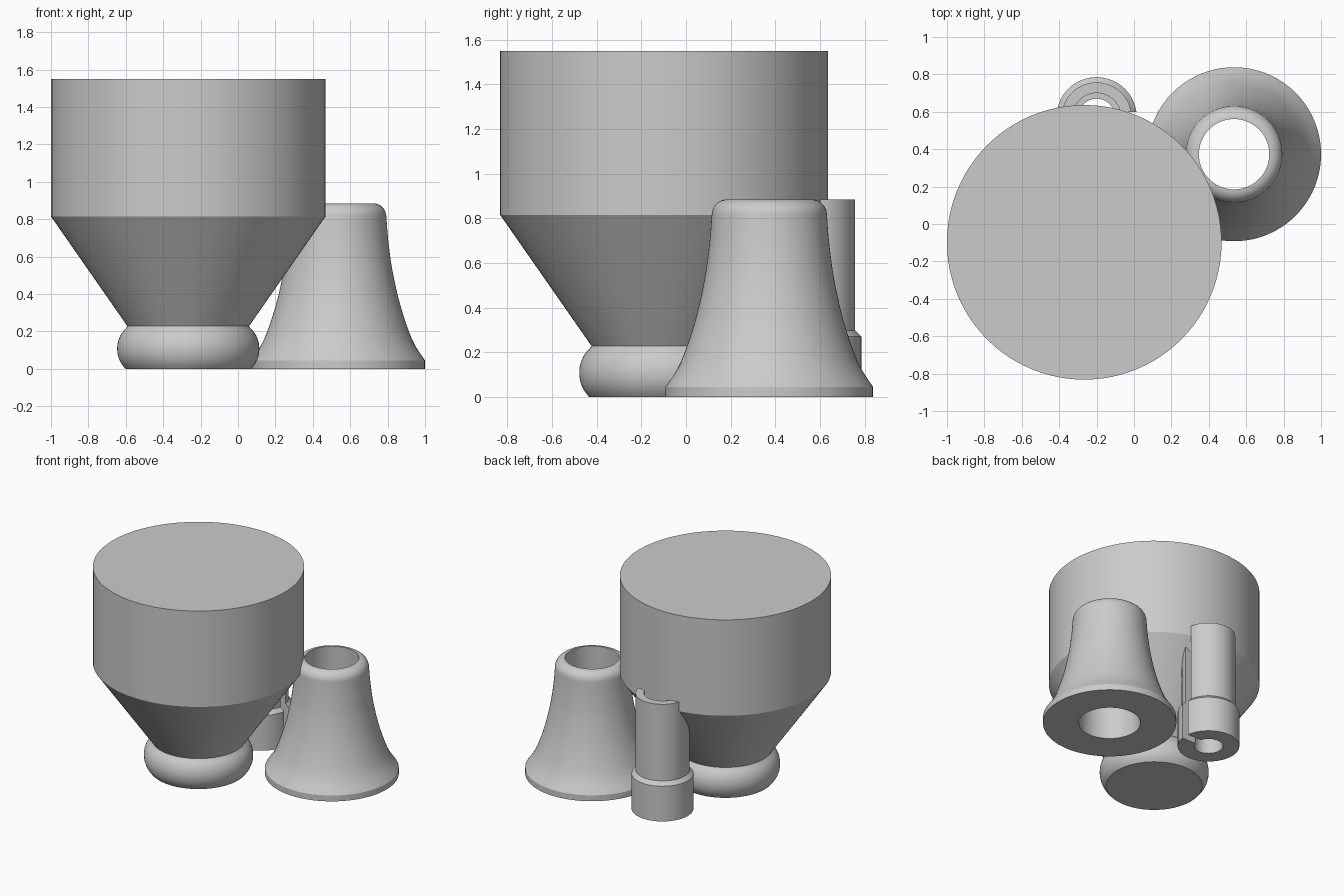
import bpy, bmesh, math
from mathutils import Vector

if "Cube" in bpy.data.objects:
    bpy.data.objects.remove(bpy.data.objects["Cube"])

grey = bpy.data.materials.new("plain_grey")
grey.diffuse_color = (0.6, 0.6, 0.6, 1)
grey.use_nodes = True
grey.node_tree.nodes["Principled BSDF"].inputs["Base Color"].default_value = grey.diffuse_color


def smooth_curve(pts, n=5):
    """Catmull-Rom curve through (radius, height) points."""
    p = [Vector(q) for q in [pts[0]] + pts + [pts[-1]]]
    out = []
    for a, b, c, d in zip(p, p[1:], p[2:], p[3:]):
        for i in range(n):
            t = i / n
            out.append(tuple(0.5 * (2 * b + (c - a) * t + (2 * a - 5 * b + 4 * c - d) * t * t
                                    + (3 * b - a - 3 * c + d) * t ** 3)))
    return out + [pts[-1]]


def arc(cr, cz, rr, rz, a0, a1, n=10):
    """Elliptical arc in the (radius, height) plane, angles in degrees."""
    angles = [math.radians(a0 + (a1 - a0) * i / n) for i in range(n + 1)]
    return [(cr + rr * math.cos(a), cz + rz * math.sin(a)) for a in angles]


def finish(obj):
    bpy.ops.object.select_all(action='DESELECT')
    obj.select_set(True)
    bpy.context.view_layer.objects.active = obj
    bpy.ops.object.shade_smooth_by_angle(angle=math.radians(25))


def revolve(name, profile, x, y, closed=False, steps=96):
    """Turn a profile round a vertical axis; closed profiles make a hollow ring."""
    bm = bmesh.new()
    pts = profile + [profile[0]] if closed else profile
    vs = [bm.verts.new((r, 0, z)) for r, z in pts]
    es = [bm.edges.new(pair) for pair in zip(vs, vs[1:])]
    bmesh.ops.spin(bm, geom=vs + es, cent=(0, 0, 0), axis=(0, 0, 1),
                   angle=math.tau, steps=steps)
    bmesh.ops.remove_doubles(bm, verts=bm.verts, dist=1e-5)
    bmesh.ops.recalc_face_normals(bm, faces=bm.faces)
    mesh = bpy.data.meshes.new(name)
    bm.to_mesh(mesh)
    bm.free()
    mesh.materials.append(grey)
    obj = bpy.data.objects.new(name, mesh)
    obj.location = (x, y, 0)
    bpy.context.collection.objects.link(obj)
    return obj


# Solid hopper: rounded foot, cone and cylindrical drum
foot = arc(0.265, 0.108, 0.115, 0.135, -53, 60, 16)
foot[0], foot[-1] = (0.336, 0), (0.325, 0.228)
hopper = revolve("hopper", [(0, 0)] + foot + [(0.734, 0.815), (0.734, 1.55), (0, 1.55)],
                 -0.266, -0.098)
finish(hopper)

# Flared hollow bell with a rounded rim
flare = smooth_curve([(0.465, 0.045), (0.397, 0.155), (0.333, 0.34),
                      (0.29, 0.53), (0.268, 0.69), (0.258, 0.815)])
rim = arc(0.188, 0.815, 0.07, 0.07, 0, 90, 8)[1:]
bell = revolve("flared_bell", [(0.215, 0), (0.465, 0)] + flare + rim, 0.535, 0.373, True)
finish(bell)

# Stepped tube with a wider collar at the bottom
tube = revolve("slotted_tube", [(0.10, 0), (0.215, 0), (0.215, 0.27), (0.187, 0.298),
                                (0.187, 0.885), (0.13, 0.885), (0.13, 0.27), (0.10, 0.27)],
               -0.2, 0.57, True)

# Narrow slot cut through one wall of the tube
bpy.ops.mesh.primitive_cube_add(size=1, location=(-0.05, 0.57, 0.45))
cutter = bpy.context.object
cutter.name = "slot_cutter"
cutter.scale = (0.3, 0.06, 1.2)
cutter.hide_render = True
bpy.context.view_layer.objects.active = tube
cut = tube.modifiers.new("slot", 'BOOLEAN')
cut.operation = 'DIFFERENCE'
cut.solver = 'EXACT'
cut.object = cutter
bpy.context.view_layer.update()
bpy.ops.object.modifier_apply(modifier=cut.name)
bpy.data.objects.remove(cutter)
finish(tube)
